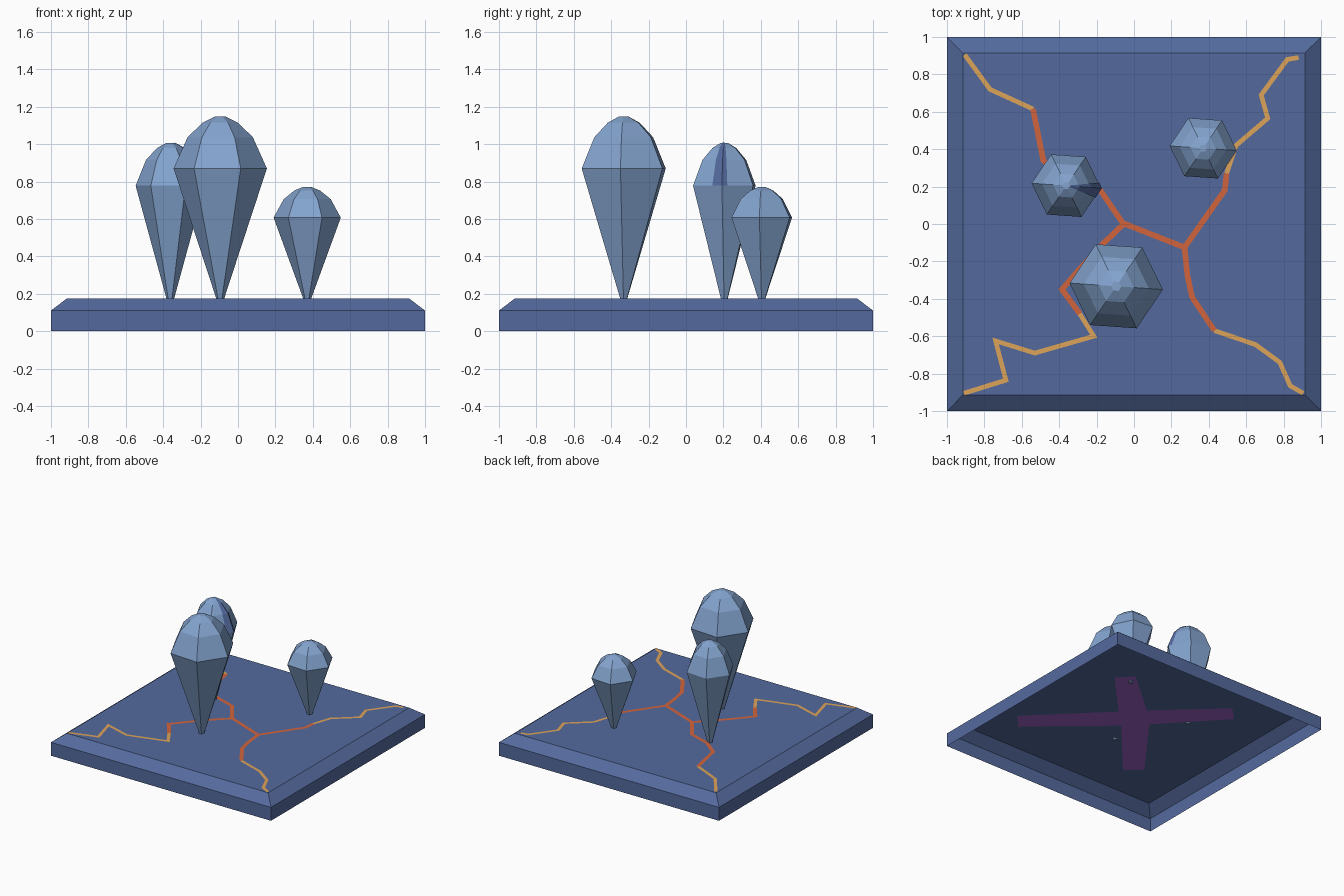
import bpy, bmesh, math
from mathutils import Vector

if "Cube" in bpy.data.objects:
    bpy.data.objects.remove(bpy.data.objects["Cube"])


def material(name, rgb):
    lin = [((c / 255 + 0.055) / 1.055) ** 2.4 for c in rgb]
    m = bpy.data.materials.new(name)
    m.diffuse_color = (*lin, 1)
    m.use_nodes = True
    m.node_tree.nodes["Principled BSDF"].inputs["Base Color"].default_value = m.diffuse_color
    return m


SLAB = material("slab blue", (84, 106, 158))
STONE = material("pale blue stone", (131, 163, 206))
RED = material("hot orange red", (209, 100, 60))
YELLOW = material("amber", (220, 164, 88))
PURPLE = material("purple", (161, 98, 199))
TOP = 0.175


def finish(name, bm, mat):
    mesh = bpy.data.meshes.new(name)
    bm.to_mesh(mesh)
    bm.free()
    mesh.materials.append(mat)
    ob = bpy.data.objects.new(name, mesh)
    bpy.context.collection.objects.link(ob)
    return ob


def loft(bm, rings, closed=True):
    """Join successive rings of points with quads."""
    vs = [[bm.verts.new(p) for p in r] for r in rings]
    n = len(vs[0])
    for a, b in zip(vs, vs[1:]):
        for i in range(n if closed else n - 1):
            j = (i + 1) % n
            bm.faces.new((a[i], a[j], b[j], b[i]))
    return vs


# Base slab: a shell with a chamfered rim, open underneath
bm = bmesh.new()
square = [(-1, -1), (1, -1), (1, 1), (-1, 1)]
vs = loft(bm, [[(x * s, y * s, z) for x, y in square]
               for s, z in ((1, 0), (1, 0.11), (0.915, TOP))])
bm.faces.new(vs[-1])
finish("base_slab", bm, SLAB)

# Crystals: six-sided, pointed below and domed above
DOME = [(1, 0), (0.70, 0.60), (0.38, 0.88), (0.11, 1)]
TURN = math.radians(-4)


def ring(cx, cy, r, z):
    return [Vector((cx + r * math.cos(TURN + i * math.pi / 3),
                    cy + r * math.sin(TURN + i * math.pi / 3), z)) for i in range(6)]


def dome_rings(cx, cy, r, mid, top):
    return [ring(cx, cy, r * f, mid + (top - mid) * h) for f, h in DOME]


CRYSTALS = {
    "large_crystal": (-0.095, -0.333, 0.25, 0.87, 1.148),
    "medium_crystal": (-0.362, 0.205, 0.186, 0.778, 1.007),
    "small_crystal": (0.37, 0.405, 0.18, 0.607, 0.772),
}
for name, (cx, cy, r, mid, top) in CRYSTALS.items():
    bm = bmesh.new()
    vs = loft(bm, [ring(cx, cy, 0.018, TOP - 0.01)] + dome_rings(cx, cy, r, mid, top))
    bm.faces.new(vs[-1])
    bm.faces.new(vs[0][::-1])
    finish(name, bm, STONE)

# Dark blue sliver on the right-hand edge of the medium crystal's dome
cx, cy, r, mid, top = CRYSTALS["medium_crystal"]
bm = bmesh.new()
loft(bm, [[p[0].lerp(p[5], 0.32), p[0], p[0].lerp(p[1], 0.17)]
          for p in dome_rings(cx, cy, r + 0.005, mid + 0.002, top + 0.003)], closed=False)
finish("crystal_sliver", bm, SLAB)


# Glowing cracks: flat mitred ribbons on the slab top
def ribbon(bm, pts, width, z):
    pts = [Vector(p) for p in pts]
    rows = []
    for i, p in enumerate(pts):
        d0 = (p - pts[i - 1]).normalized() if i else None
        d1 = (pts[i + 1] - p).normalized() if i < len(pts) - 1 else None
        d0, d1 = d0 or d1, d1 or d0
        n0 = Vector((-d0.y, d0.x))
        n = (n0 + Vector((-d1.y, d1.x))).normalized()
        n *= width / 2 / max(n.dot(n0), 0.5)
        rows.append([(*(p - n), z), (*(p + n), z)])
    loft(bm, [[b, a] for a, b in rows], closed=False)


INNER = [
    [(-0.54, 0.615), (-0.485, 0.34), (-0.36, 0.24), (-0.18, 0.18), (-0.06, 0.005), (0.27, -0.125)],
    [(-0.05, 0.005), (-0.16, -0.1), (-0.29, -0.24), (-0.385, -0.35), (-0.29, -0.48)],
    [(0.27, -0.125), (0.485, 0.18), (0.495, 0.27)],
    [(0.27, -0.125), (0.285, -0.27), (0.31, -0.39), (0.43, -0.57)],
]
OUTER = [
    [(-0.905, 0.905), (-0.77, 0.72), (-0.54, 0.615)],
    [(-0.29, -0.48), (-0.215, -0.6), (-0.53, -0.69), (-0.74, -0.625), (-0.685, -0.835), (-0.91, -0.905)],
    [(0.495, 0.27), (0.545, 0.42), (0.715, 0.565), (0.68, 0.69), (0.82, 0.88), (0.88, 0.89)],
    [(0.43, -0.57), (0.65, -0.645), (0.78, -0.74), (0.835, -0.865), (0.905, -0.905)],
]
for name, paths, width, lift, mat in (("inner_cracks", INNER, 0.03, 0.0024, RED),
                                      ("outer_cracks", OUTER, 0.025, 0.002, YELLOW)):
    bm = bmesh.new()
    for path in paths:
        ribbon(bm, path, width, TOP + lift)
    finish(name, bm, mat)

# Purple diagonal cross lying against the underside of the slab top
bm = bmesh.new()
outline = []
for k, end in enumerate([(0.45, 0.43), (-0.53, 0.53), (-0.5, -0.6), (0.64, -0.6)]):
    e = Vector(end)
    side = Vector((-e.y, e.x)).normalized() * 0.08
    a = (k + 1) * math.pi / 2
    outline += [e - side, e + side, Vector((math.cos(a), math.sin(a))) * 0.15]
face = bm.faces.new([bm.verts.new((p.x, p.y, TOP - 0.002)) for p in outline])
face.normal_flip()
finish("underside_cross", bm, PURPLE)
